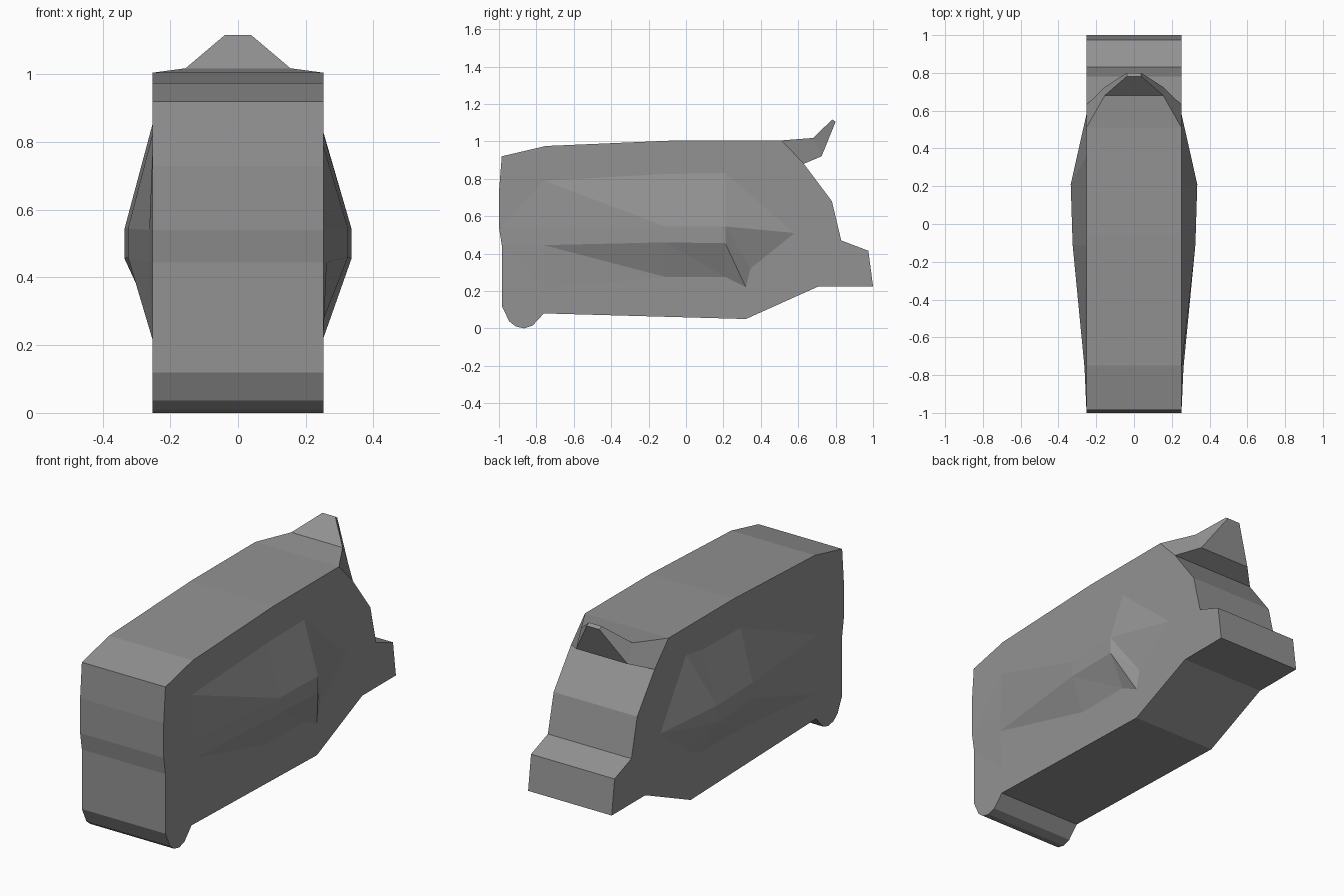
import bpy, bmesh

if "Cube" in bpy.data.objects:
    bpy.data.objects.remove(bpy.data.objects["Cube"])

W = 0.252  # half width of the slab body

# Dark grey finish shared by all parts
grey = bpy.data.materials.new("dark_grey")
grey.diffuse_color = (0.29, 0.29, 0.29, 1)
grey.use_nodes = True
grey.node_tree.nodes["Principled BSDF"].inputs["Base Color"].default_value = grey.diffuse_color


def finish(bm, name):
    mesh = bpy.data.meshes.new(name)
    bm.to_mesh(mesh)
    bm.free()
    mesh.materials.append(grey)
    obj = bpy.data.objects.new(name, mesh)
    bpy.context.collection.objects.link(obj)
    return obj


# Body: side profile (y, z) extruded across x; the rear slope is left open for the horn
profile = [(0.51, 1.005), (-0.05, 1.005), (-0.75, 0.975), (-0.985, 0.92),
           (-1.0, 0.73), (-1.0, 0.54), (-0.985, 0.445), (-0.985, 0.12),
           (-0.945, 0.037), (-0.91, 0.01), (-0.865, 0.0), (-0.82, 0.015),
           (-0.76, 0.08), (0.32, 0.05), (0.71, 0.225), (1.0, 0.225),
           (0.975, 0.415), (0.83, 0.47), (0.78, 0.68), (0.63, 0.88)]
bm = bmesh.new()
rings = [[bm.verts.new((s * W, y, z)) for y, z in profile] for s in (-1, 1)]
bm.faces.new(rings[0])
bm.faces.new(rings[1][::-1])
for i in range(len(profile) - 1):
    j = i + 1
    bm.faces.new((rings[0][i], rings[1][i], rings[1][j], rings[0][j]))

# Horn: tapered loft growing out of the open rear slope
section = [rings[0][0], rings[1][0], rings[1][-1], rings[0][-1]]
for hw, top, low in ((0.155, (0.68, 1.018), (0.725, 0.92)),
                     (0.038, (0.782, 1.117), (0.80, 1.105))):
    new = [bm.verts.new(c) for c in ((-hw, *top), (hw, *top), (hw, *low), (-hw, *low))]
    for i in range(4):
        j = (i + 1) % 4
        bm.faces.new((section[i], section[j], new[j], new[i]))
    section = new
bm.faces.new(section)
bmesh.ops.recalc_face_normals(bm, faces=bm.faces[:])
finish(bm, "body_with_horn")

# Side panels: faceted bulges, rows of (y, z, x) from top to bottom
rows = [
    [(-0.985, 0.545, W), (-0.76, 0.79, W), (-0.11, 0.825, W), (0.21, 0.83, W), (0.36, 0.855, W)],
    [(-0.985, 0.545, W), (-0.76, 0.54, 0.262), (-0.11, 0.545, 0.325), (0.21, 0.545, 0.335), (0.58, 0.51, W)],
    [(-0.985, 0.445, W), (-0.76, 0.445, 0.262), (-0.11, 0.46, 0.325), (0.21, 0.455, 0.335), (0.345, 0.32, W)],
    [(-0.985, 0.445, W), (-0.76, 0.215, W), (-0.11, 0.275, W), (0.21, 0.275, W), (0.32, 0.22, W)],
]
for name, side in (("right_side_panel", 1), ("left_side_panel", -1)):
    bm = bmesh.new()
    grid = [[bm.verts.new((side * x, y, z)) for y, z, x in row] for row in rows]
    for a, b in zip(grid, grid[1:]):
        for i in range(4):
            quad = [a[i], b[i], b[i + 1], a[i + 1]]
            if side < 0:  # the facets are split along the other diagonal on the left
                quad = [a[i + 1], a[i], b[i], b[i + 1]]
            bm.faces.new(quad[:3])
            bm.faces.new((quad[0], quad[2], quad[3]))
    bmesh.ops.remove_doubles(bm, verts=bm.verts[:], dist=0.001)
    bm.normal_update()
    bmesh.ops.reverse_faces(bm, faces=[f for f in bm.faces if f.normal.x * side < 0])
    finish(bm, name)
